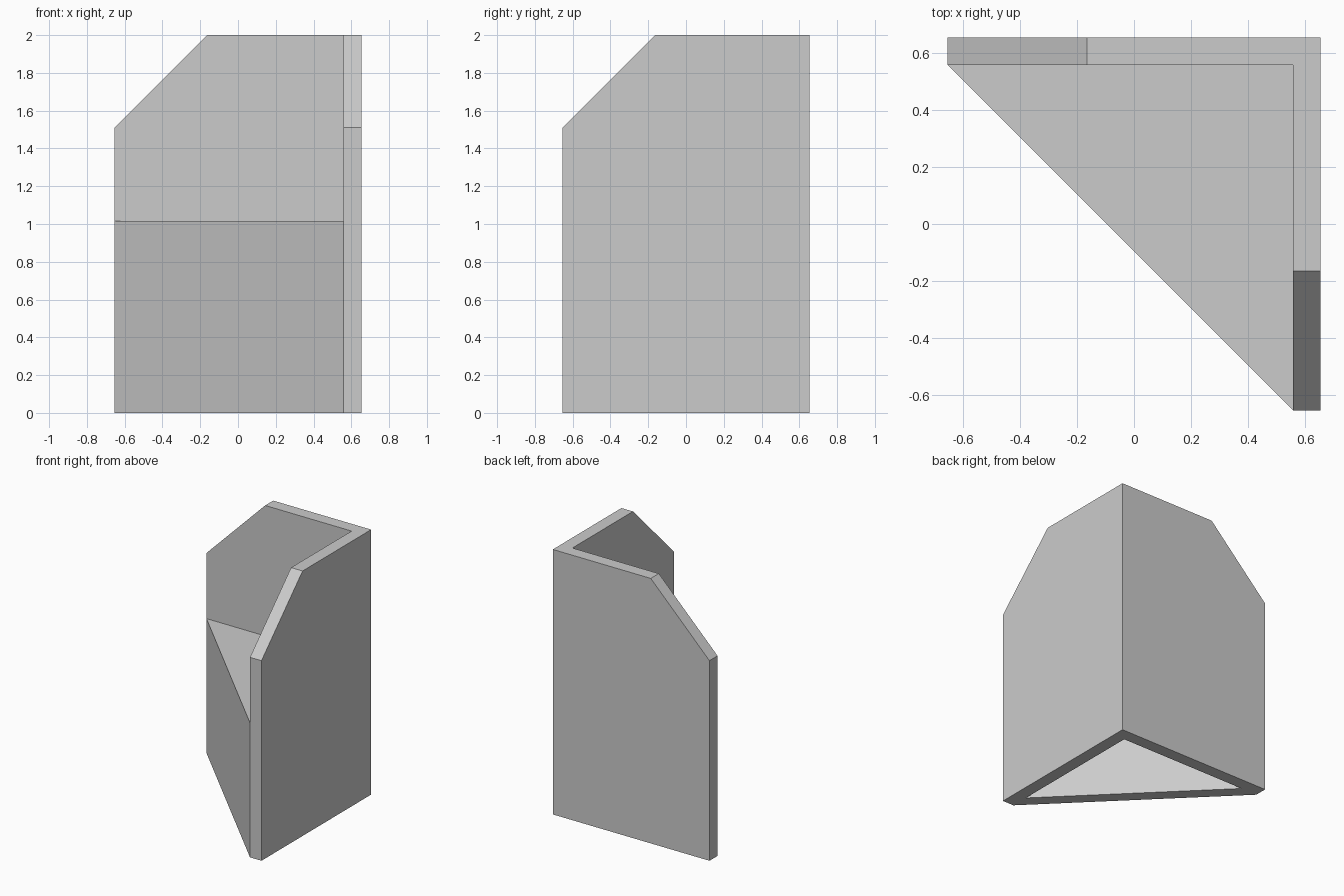
import bpy
import bmesh
from mathutils import Vector

if "Cube" in bpy.data.objects:
    bpy.data.objects.remove(bpy.data.objects["Cube"], do_unlink=True)

HALF = 0.654        # half the footprint
WALL = 0.096        # panel thickness
INNER = HALF - WALL
HEIGHT = 2.0
CHAMFER = 0.49
SHELF = 1.015

grey = bpy.data.materials.new("light grey")
grey.use_nodes = True
grey.diffuse_color = (0.6, 0.6, 0.6, 1)
grey.node_tree.nodes["Principled BSDF"].inputs["Base Color"].default_value = grey.diffuse_color


def prism(name, outline, bottom, top, cuts=()):
    """Extrude a plan outline upward, then trim it with (point, normal) planes."""
    bm = bmesh.new()
    base = bm.faces.new([bm.verts.new((x, y, bottom)) for x, y in outline])
    lifted = bmesh.ops.extrude_face_region(bm, geom=[base], use_keep_orig=True)["geom"]
    verts = [v for v in lifted if isinstance(v, bmesh.types.BMVert)]
    bmesh.ops.translate(bm, verts=verts, vec=(0, 0, top - bottom))
    for point, normal in cuts:
        geom = bm.verts[:] + bm.edges[:] + bm.faces[:]
        cut = bmesh.ops.bisect_plane(bm, geom=geom, plane_co=point,
                                     plane_no=normal, clear_outer=True)["geom_cut"]
        bmesh.ops.contextual_create(
            bm, geom=[e for e in cut if isinstance(e, bmesh.types.BMEdge)])
    bmesh.ops.recalc_face_normals(bm, faces=bm.faces)
    mesh = bpy.data.meshes.new(name)
    bm.to_mesh(mesh)
    bm.free()
    mesh.materials.append(grey)
    obj = bpy.data.objects.new(name, mesh)
    bpy.context.collection.objects.link(obj)
    return obj


# Two tall walls meeting at the back corner, free upper corners cut off
corner = [(-HALF, HALF), (-HALF, INNER), (INNER, INNER),
          (INNER, -HALF), (HALF, -HALF), (HALF, HALF)]
low = HEIGHT - CHAMFER
prism("corner_walls", corner, 0, HEIGHT,
      [(Vector((-HALF, 0, low)), Vector((-1, 0, 1))),
       (Vector((0, -HALF, low)), Vector((0, -1, 1)))])

# Triangular shelf with a diagonal front panel, open underneath
shelf = prism("shelf_and_front_panel",
              [(-HALF, INNER), (INNER, -HALF), (INNER, INNER)], 0, SHELF)
line = INNER - HALF + WALL * 2 ** 0.5    # inner side of the panel: x + y = line
cutter = prism("cavity_cutter", [(line - 1, 1), (1, line - 1), (1, 1)],
               -0.2, SHELF - WALL)
cutter.hide_render = True
hollow = shelf.modifiers.new("hollow", "BOOLEAN")
hollow.operation = "DIFFERENCE"
hollow.solver = "EXACT"
hollow.object = cutter
bpy.context.view_layer.objects.active = shelf
bpy.ops.object.modifier_apply(modifier=hollow.name)
bpy.data.objects.remove(cutter, do_unlink=True)
